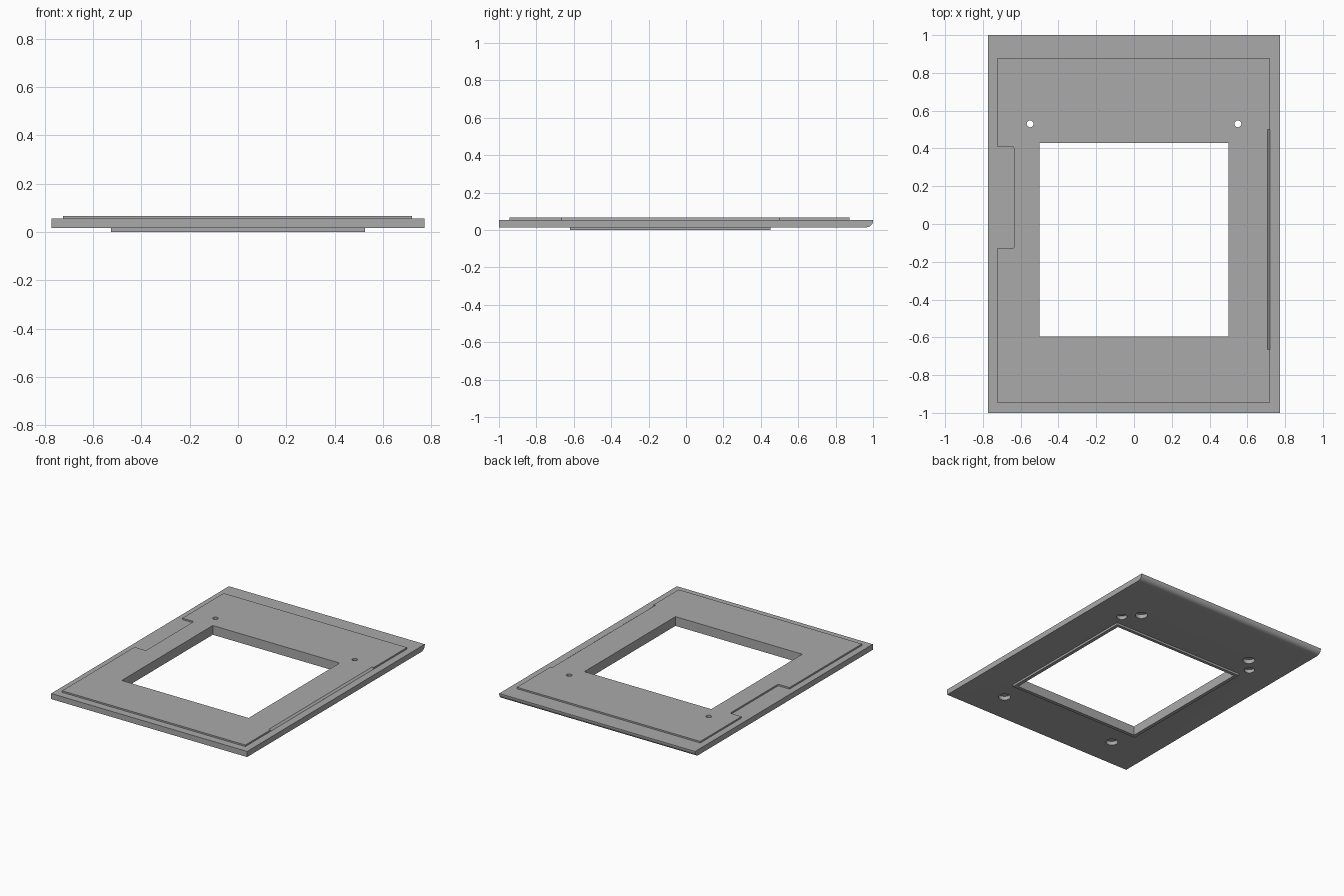
import bpy, bmesh
from math import pi, sin, cos, radians
from mathutils import Matrix, Vector

cube = bpy.data.objects.get("Cube")
if cube:
    bpy.data.objects.remove(cube, do_unlink=True)

grey = bpy.data.materials.new("plain grey")
grey.use_nodes = True
colour = (0.4, 0.4, 0.4, 1)
grey.diffuse_color = colour
grey.node_tree.nodes["Principled BSDF"].inputs["Base Color"].default_value = colour


def prism(name, points, direction):
    """Extrude a closed 3D outline along a direction."""
    bm = bmesh.new()
    face = bm.faces.new([bm.verts.new(p) for p in points])
    side = bmesh.ops.extrude_face_region(bm, geom=[face])["geom"]
    moved = [v for v in side if isinstance(v, bmesh.types.BMVert)]
    bmesh.ops.translate(bm, verts=moved, vec=Vector(direction))
    bmesh.ops.recalc_face_normals(bm, faces=bm.faces)
    mesh = bpy.data.meshes.new(name)
    bm.to_mesh(mesh)
    bm.free()
    mesh.materials.append(grey)
    obj = bpy.data.objects.new(name, mesh)
    bpy.context.collection.objects.link(obj)
    return obj


def box(name, x0, x1, y0, y1, z0, z1):
    outline = [(x0, y0, z0), (x1, y0, z0), (x1, y1, z0), (x0, y1, z0)]
    return prism(name, outline, (0, 0, z1 - z0))


def drill(x, y, radius, z0, z1):
    ring = [(x + radius * cos(2 * pi * i / 32), y + radius * sin(2 * pi * i / 32), z0)
            for i in range(32)]
    return prism("drill_cutter", ring, (0, 0, z1 - z0))


def cut(target, cutters):
    """Subtract each cutter, then discard it."""
    bpy.context.view_layer.objects.active = target
    for cutter in cutters:
        cutter.hide_render = True
        mod = target.modifiers.new("cut", "BOOLEAN")
        mod.object = cutter
        mod.operation = "DIFFERENCE"
        mod.solver = "EXACT"
        bpy.ops.object.modifier_apply(modifier=mod.name)
        bpy.data.objects.remove(cutter, do_unlink=True)


def smooth(obj):
    bpy.ops.object.select_all(action="DESELECT")
    obj.select_set(True)
    bpy.context.view_layer.objects.active = obj
    bpy.ops.object.shade_smooth_by_angle(angle=radians(30))


def opening():
    return box("opening_cutter", -0.5, 0.5, -0.595, 0.43, -0.1, 0.2)


BOTTOM, TOP, PANEL_TOP = 0.015, 0.055, 0.066
HALF = 0.772

# Base plate, with the lower back edge rounded
r = 0.035
arc = [(-HALF, 1 - r + r * sin(a), BOTTOM + r - r * cos(a))
       for a in (i * pi / 20 for i in range(11))]
profile = [(-HALF, -1, TOP), (-HALF, -1, BOTTOM)] + arc + [(-HALF, 1, TOP)]
plate = prism("base_plate", profile, (2 * HALF, 0, 0))
cutters = [opening()]
for s in (-1, 1):
    # Screw holes with wider counterbores underneath
    cutters += [drill(s * 0.55, 0.53, 0.018, -0.1, 0.2),
                drill(s * 0.55, 0.53, 0.034, -0.1, 0.04)]
    # Blind holes underneath
    cutters += [drill(s * 0.463, y, 0.04, -0.1, 0.043) for y in (0.628, -0.78)]
cut(plate, cutters)
smooth(plate)

# Raised panel with a notch in its -x side, inner notch corners filleted
f = 0.012
left, inner, low, high = -0.725, -0.635, -0.13, 0.41


def fillet(cx, cy, start):
    return [(cx + f * cos(start + i * pi / 8), cy + f * sin(start + i * pi / 8))
            for i in range(5)]


outline = [(left, -0.945), (0.72, -0.945), (0.72, 0.875), (left, 0.875), (left, high)]
outline += fillet(inner - f, high - f, 0)[::-1]
outline += fillet(inner - f, low + f, -pi / 2)[::-1]
outline += [(left, low)]
panel = prism("raised_panel", [(x, y, TOP) for x, y in outline], (0, 0, PANEL_TOP - TOP))

# Bevelled finger edge on the +x side of the panel
wedge = prism("bevel_cutter",
              [(0.706, -0.665, PANEL_TOP), (0.7213, -0.665, TOP - 0.001),
               (0.76, -0.665, TOP - 0.001), (0.76, -0.665, 0.1), (0.706, -0.665, 0.1)],
              (0, 1.165, 0))
cut(panel, [opening(), wedge] + [drill(s * 0.55, 0.53, 0.018, -0.1, 0.2) for s in (-1, 1)])
smooth(panel)

# Thin lip around the opening underneath
lip = box("opening_lip", -0.525, 0.525, -0.62, 0.452, 0, BOTTOM)
cut(lip, [opening()])
